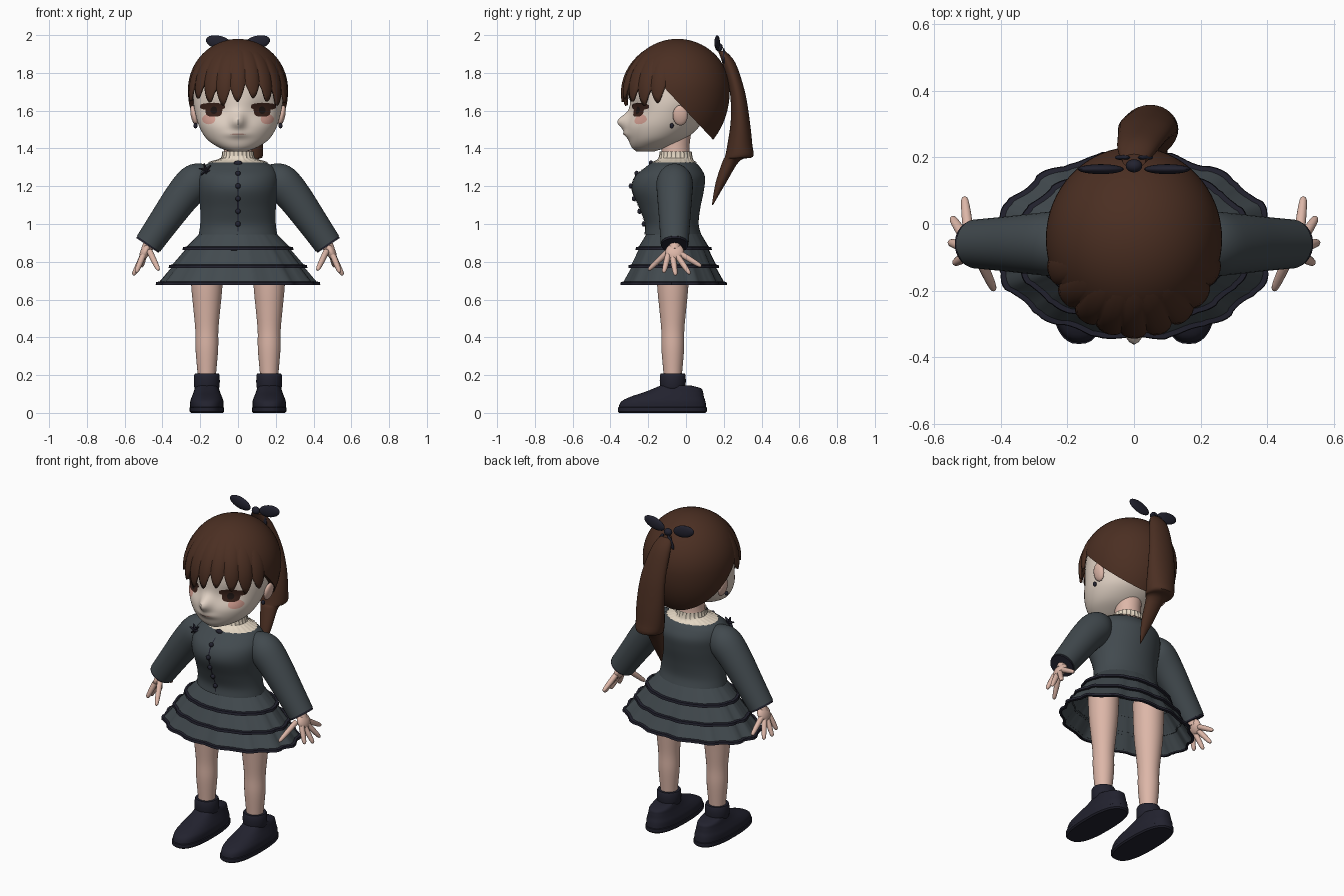
import bpy, bmesh, math
from mathutils import Vector, Matrix
from mathutils.bvhtree import BVHTree

if "Cube" in bpy.data.objects:
    bpy.data.objects.remove(bpy.data.objects["Cube"], do_unlink=True)


def material(name, r, g, b):
    m = bpy.data.materials.new(name)
    m.use_nodes = True
    m.diffuse_color = (r, g, b, 1)
    m.node_tree.nodes["Principled BSDF"].inputs["Base Color"].default_value = (r, g, b, 1)
    return m


skin = material("warm skin", .72, .47, .39)
face_skin = material("pale face skin", .76, .65, .56)
hair = material("brown hair", .07, .028, .016)
cloth = material("slate cloth", .054, .068, .077)
trim = material("navy trim", .016, .016, .028)
eye_brown = material("eye brown", .04, .015, .01)
lash_dark = material("lash dark", .012, .007, .006)
blush = material("cheek blush", .68, .36, .30)
cream = material("cream lace", .78, .68, .55)
lip = material("soft lip", .50, .32, .27)
made = []


def finish(name, bm, mat):
    bmesh.ops.recalc_face_normals(bm, faces=bm.faces)
    mesh = bpy.data.meshes.new(name)
    bm.to_mesh(mesh)
    bm.free()
    mesh.materials.append(mat)
    ob = bpy.data.objects.new(name, mesh)
    bpy.context.collection.objects.link(ob)
    made.append(ob)
    return ob


def smooth_rows(rows, steps):
    """Spline interpolation between rows of numbers."""
    out = []
    for i in range(len(rows) - 1):
        a, b, c, d = (Vector(rows[min(max(i + k, 0), len(rows) - 1)]) for k in (-1, 0, 1, 2))
        for k in range(steps):
            t = k / steps
            out.append(b + (c - a) * t / 2 + (a * 2 - b * 5 + c * 4 - d) * t * t / 2
                       + (b * 3 - a - c * 3 + d) * t ** 3 / 2)
    return out + [Vector(rows[-1])]


def skin_rings(name, rings, mat, caps):
    bm = bmesh.new()
    loops = [[bm.verts.new(p) for p in ring] for ring in rings]
    n = len(loops[0])
    for lo, hi in zip(loops, loops[1:]):
        for i in range(n):
            bm.faces.new((lo[i], lo[(i + 1) % n], hi[(i + 1) % n], hi[i]))
    if caps:
        bm.faces.new(loops[0])
        bm.faces.new(loops[-1])
    return finish(name, bm, mat)


def loft(name, rows, mat, n=40, steps=4, power=2, warp=None, caps=True):
    """Horizontal ovals; each row is z, centre x, centre y, radius x, radius y."""
    rings = []
    for z, cx, cy, rx, ry in (smooth_rows(rows, steps) if steps > 1 else rows):
        ring = []
        for i in range(n):
            a = math.tau * i / n
            c, s = math.cos(a), math.sin(a)
            f = warp(a, z) if warp else 1
            ring.append((cx + f * max(rx, .002) * math.copysign(abs(c) ** (2 / power), c),
                         cy + f * max(ry, .002) * math.copysign(abs(s) ** (2 / power), s), z))
        rings.append(ring)
    return skin_rings(name, rings, mat, caps)


def tube(name, rows, mat, n=20, steps=4, caps=True):
    """Round limb; each row is x, y, z, radius."""
    pts = smooth_rows(rows, steps)
    rings = []
    for i, p in enumerate(pts):
        d = (pts[min(i + 1, len(pts) - 1)] - pts[max(i - 1, 0)]).to_3d().normalized()
        u = d.cross(Vector((0, 1, 0))).normalized()
        v = d.cross(u)
        rings.append([p.to_3d() + (u * math.cos(math.tau * k / n) + v * math.sin(math.tau * k / n)) * p[3]
                      for k in range(n)])
    return skin_rings(name, rings, mat, caps)


def blob(name, centre, size, mat, tilt=0, axis='Y', seg=20):
    bm = bmesh.new()
    bmesh.ops.create_uvsphere(bm, u_segments=seg, v_segments=seg // 2, radius=1)
    bm.transform(Matrix.Translation(centre) @ Matrix.Rotation(math.radians(tilt), 4, axis)
                 @ Matrix.Diagonal((*size, 1)))
    return finish(name, bm, mat)


def surface(ob):
    m = ob.data
    tree = BVHTree.FromPolygons([v.co for v in m.vertices], [p.vertices for p in m.polygons])
    return lambda x, z: tree.ray_cast(Vector((x, -2, z)), Vector((0, 1, 0)))[0].y


def decal(name, front, cx, cz, rx, rz, mat, lift=.004, power=2):
    """Thin plate that follows the surface behind it."""
    rings = []
    for k in range(1, 8):
        ring = []
        for i in range(28):
            c, s = math.cos(math.tau * i / 28), math.sin(math.tau * i / 28)
            x = cx + rx * k / 7 * math.copysign(abs(c) ** (2 / power), c)
            z = cz + rz * k / 7 * math.copysign(abs(s) ** (2 / power), s)
            ring.append((x, front(x, z) - lift, z))
        rings.append(ring)
    ob = skin_rings(name, rings, mat, False)
    bm = bmesh.new()
    bm.from_mesh(ob.data)
    bmesh.ops.holes_fill(bm, edges=[e for e in bm.edges if e.is_boundary
                                    and all(abs(v.co.x - cx) < rx / 5 and abs(v.co.z - cz) < rz / 5
                                            for v in e.verts)], sides=0)
    bm.to_mesh(ob.data)
    bm.free()


# Head with nose, lips and eye hollows
head = loft("head", [(1.385, 0, -.215, .05, .05), (1.41, 0, -.19, .11, .10), (1.45, 0, -.155, .165, .15),
                     (1.51, 0, -.125, .203, .19), (1.58, 0, -.10, .225, .20), (1.66, 0, -.07, .237, .225),
                     (1.76, 0, -.05, .23, .235), (1.86, 0, -.05, .19, .19), (1.92, 0, -.05, .10, .10)],
            face_skin, n=96, steps=7)
for v in head.data.vertices:
    x, y, z = v.co
    if y < -.15:
        v.co.y -= .055 * math.exp(-(x / .035) ** 2 - ((z - 1.545) / .042) ** 2)
        v.co.y -= .014 * math.exp(-(x / .06) ** 2 - ((z - 1.475) / .02) ** 2)
        v.co.y += .018 * math.exp(-((abs(x) - .12) / .06) ** 2 - ((z - 1.61) / .045) ** 2)
face_front = surface(head)
decal("mouth", face_front, 0, 1.475, .042, .004, lip, .003)
for s, side in ((1, "left"), (-1, "right")):
    decal(side + "_cheek", face_front, s * .155, 1.555, .035, .027, blush, .002)
    decal(side + "_iris", face_front, s * .128, 1.605, .045, .037, eye_brown, .004, 3)
    decal(side + "_lash", face_front, s * .135, 1.622, .066, .018, eye_brown, .006, 3)
    decal(side + "_pupil", face_front, s * .128, 1.602, .018, .02, lash_dark, .008)
    blob(side + "_ear", (s * .232, -.03, 1.575), (.018, .04, .055), skin, s * 12)
    blob(side + "_earring", (s * .225, -.075, 1.52), (.011, .011, .014), trim)

# Hair cap trimmed along a slope from temple to nape
bm = bmesh.new()
bmesh.ops.create_uvsphere(bm, u_segments=64, v_segments=32, radius=1)
for v in bm.verts:
    v.co = Vector((v.co.x * .265, v.co.y * .277 - .045, v.co.z * (.27 if v.co.z > 0 else .36) + 1.71))
cut = bmesh.ops.bisect_plane(bm, geom=bm.verts[:] + bm.edges[:] + bm.faces[:], plane_co=(0, .14, 1.45),
                             plane_no=(0, .32, .3), clear_inner=True)
bmesh.ops.holes_fill(bm, edges=[e for e in cut["geom_cut"] if isinstance(e, bmesh.types.BMEdge)], sides=0)
finish("hair_cap", bm, hair)

# Fringe of pointed locks
bm = bmesh.new()
locks, per, rows = 9, 10, 14
grid = []
for i in range(locks * per + 1):
    a = math.radians(-78 + 156 * i / (locks * per))
    u = 2 * (i % per) / per - 1
    edge = 1.645 + .085 * abs(u) ** 1.6 + .02 * math.sin(5 * a)
    end = math.acos((edge - 1.70) / .275)
    col = []
    for k in range(rows + 1):
        p = .12 + (end - .12) * k / rows
        r = 1 + .05 * (1 - u * u) * k / rows
        col.append(bm.verts.new((.263 * r * math.sin(p) * math.sin(a),
                                 -.045 - .287 * r * math.sin(p) * math.cos(a), 1.70 + .275 * math.cos(p))))
    grid.append(col)
for left, right in zip(grid, grid[1:]):
    for k in range(rows):
        bm.faces.new((left[k], right[k], right[k + 1], left[k + 1]))
fringe = finish("fringe", bm, hair)
shell = fringe.modifiers.new("thickness", 'SOLIDIFY')
shell.thickness = .014

# Ponytail and bow
loft("ponytail", [(1.915, 0, .19, .035, .02), (1.85, .01, .228, .06, .035), (1.7, .03, .272, .078, .04),
                  (1.55, .04, .287, .088, .05), (1.42, .045, .285, .088, .066), (1.355, .05, .28, .08, .074),
                  (1.335, .05, .24, .055, .045), (1.22, .06, .185, .035, .028), (1.10, .07, .14, .003, .003)],
     hair, n=28)
blob("bow_knot", (0, .175, 1.935), (.025, .02, .022), trim)
for s, side in ((1, "left"), (-1, "right")):
    blob(side + "_bow_loop", (s * .1, .165, 1.96), (.072, .015, .036), trim, -s * 14)
    blob(side + "_bow_tail", (s * .035, .20, 1.89), (.014, .008, .045), trim, -s * 25)

# Neck, lace collar and bodice
loft("neck", [(1.27, 0, -.065, .16, .11), (1.325, 0, -.06, .14, .10), (1.35, 0, -.055, .085, .08),
              (1.42, 0, -.055, .074, .074), (1.56, 0, -.05, .085, .09)], skin)
loft("lace_collar", [(1.383, 0, -.055, .083, .083), (1.35, 0, -.055, .088, .088),
                     (1.335, 0, -.06, .13, .10), (1.326, 0, -.063, .158, .12)], cream, n=96, steps=2,
     warp=lambda a, z: 1 + .025 * math.cos(24 * a), caps=False)
bodice = loft("bodice", [(.945, 0, -.07, .208, .15), (1.0, 0, -.075, .20, .142), (1.08, 0, -.085, .20, .16),
                         (1.18, 0, -.095, .212, .19), (1.25, 0, -.085, .213, .185), (1.3, 0, -.07, .19, .145),
                         (1.325, 0, -.065, .15, .115)], cloth, n=64, steps=6)
chest = surface(bodice)
decal("front_placket", chest, 0, 1.13, .004, .17, trim, .003, 4)
for i in range(5):
    z = 1.0 + i * .067
    blob(f"button_{i + 1}", (0, chest(0, z) - .006, z), (.014, .012, .014), trim, seg=12)
blob("neck_pendant", (0, -.185, 1.322), (.022, .012, .014), trim)
for k in range(3):
    blob(f"star_pin_{k + 1}", (-.17, chest(-.17, 1.285) - .02, 1.285), (.04, .01, .007), trim, 15 + k * 60, seg=12)


# Pleated skirt in three tiers with dark hems
def pleats(a, z):
    drop = (.95 - z) / .27
    return 1 + .022 * drop * math.cos(14 * a) + .015 * ((24 * a / math.tau) % 1) * min(drop * 3, 1)


levels = [(.955, .205, .148), (.87, .278, .19), (.775, .348, .228), (.685, .412, .268)]
for i, ((z0, x0, y0), (z1, x1, y1)) in enumerate(zip(levels, levels[1:]), 1):
    loft(f"skirt_tier_{i}", [(z0, 0, -.065, x0 - .008, y0 - .008), (z1, 0, -.065, x1, y1)], cloth,
         n=144, steps=1, warp=pleats, caps=False)
    loft(f"skirt_hem_{i}", [(z1 + h, 0, -.065, x1 + o, y1 + o)
                            for h, o in ((.01, -.006), (.008, .009), (-.007, .011), (-.009, -.004))], trim,
         n=144, steps=1, warp=pleats, caps=False)

# Arms, hands, legs and shoes
for s, side in ((1, "left"), (-1, "right")):
    tube(side + "_sleeve", [(s * x, -.06, z, r) for x, z, r in
                            ((.14, 1.275, .04), (.18, 1.255, .075), (.23, 1.22, .096), (.30, 1.14, .092),
                             (.39, 1.015, .082), (.474, .895, .074))], cloth, n=36, caps=True)
    tube(side + "_cuff_trim", [(s * .468, -.06, .905, .071), (s * .48, -.06, .887, .071)], trim, n=36)
    tube(side + "_wrist", [(s * .455, -.06, .93, .032), (s * .485, -.06, .86, .03)], skin)
    blob(side + "_palm", (s * .492, -.06, .852), (.025, .05, .048), skin, -s * 25)
    fingers = (("thumb", (.468, -.095, .855), (.42, -.2, .755)),
               ("index", (.502, -.095, .835), (.54, -.118, .742)),
               ("middle", (.505, -.07, .825), (.555, -.055, .728)),
               ("ring", (.505, -.045, .83), (.548, .02, .735)),
               ("little", (.498, -.025, .84), (.51, .082, .775)))
    for label, base, tip in fingers:
        b, t = Vector(base), Vector(tip)
        tube(f"{side}_{label}_finger", [(s * p.x, p.y, p.z, r) for p, r in
                                        ((b, .016), (b.lerp(t, .5), .015), (b.lerp(t, .9), .011), (t, .003))],
             skin, n=12)
    x = s * .165
    loft(side + "_leg", [(z, x, -.07, r, r) for z, r in
                         ((.17, .046), (.22, .05), (.34, .06), (.44, .061), (.55, .071), (.68, .083), (.88, .09))],
         skin)
    loft(side + "_sock", [(.12, x, -.07, .058, .06), (.14, x, -.07, .068, .068), (.2, x, -.07, .067, .068),
                          (.207, x, -.07, .06, .06)], trim, steps=2)
    loft(side + "_shoe", [(.025, x, -.125, .088, .233), (.06, x, -.12, .088, .223), (.085, x, -.10, .08, .195),
                          (.11, x, -.065, .07, .155), (.13, x, -.045, .064, .125), (.145, x, -.055, .06, .08)],
         trim, power=2.5)
    loft(side + "_sole", [(0, x, -.125, .084, .228), (.008, x, -.125, .092, .236),
                          (.028, x, -.125, .092, .236), (.032, x, -.125, .086, .23)], trim, steps=1, power=2.5)
    for k in range(4):
        blob(f"{side}_lace_{k + 1}", (x, -.25 + k * .032, .088 + k * .012), (.042, .008, .009), trim, seg=12)

# Soft shading with kept edges
bpy.ops.object.select_all(action='DESELECT')
for ob in made:
    ob.select_set(True)
bpy.context.view_layer.objects.active = made[0]
bpy.ops.object.shade_smooth_by_angle(angle=math.radians(40))
